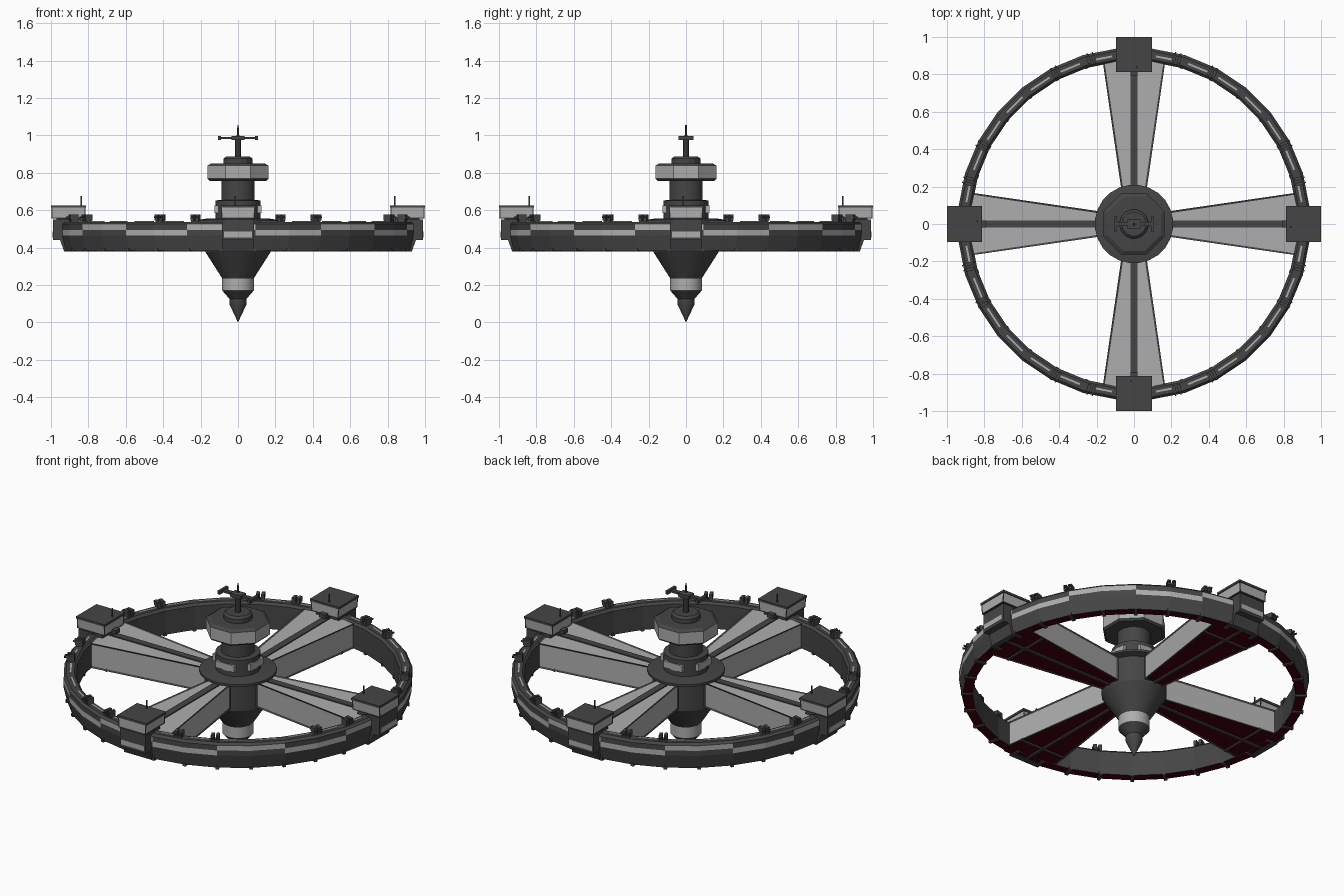
import bpy, bmesh, math
from mathutils import Matrix, Vector

if "Cube" in bpy.data.objects:
    bpy.data.objects.remove(bpy.data.objects["Cube"])


def material(name, rgb):
    m = bpy.data.materials.new(name)
    m.diffuse_color = (*rgb, 1)
    m.use_nodes = True
    m.node_tree.nodes["Principled BSDF"].inputs["Base Color"].default_value = m.diffuse_color
    return m


MATS = [material("dark_grey", (0.06, 0.06, 0.06)),
        material("light_grey", (0.42, 0.42, 0.42)),
        material("dark_red", (0.05, 0.0, 0.004))]
DARK, LIGHT, RED = 0, 1, 2


def finish(bm, name):
    bmesh.ops.recalc_face_normals(bm, faces=bm.faces)
    me = bpy.data.meshes.new(name)
    bm.to_mesh(me)
    bm.free()
    for m in MATS:
        me.materials.append(m)
    ob = bpy.data.objects.new(name, me)
    bpy.context.collection.objects.link(ob)
    return ob


def lathe(name, prof, n, colour=lambda i, j: DARK, closed=False, smooth=False):
    """Revolve (radius, z) points; n sides with a flat facing each axis."""
    bm = bmesh.new()
    rings = []
    for r, z in prof:
        rings.append([bm.verts.new((r * math.cos(a), r * math.sin(a), z))
                      for a in (2 * math.pi * (i + 0.5) / n for i in range(n))])
    for j in range(len(prof) if closed else len(prof) - 1):
        a, b = rings[j], rings[(j + 1) % len(prof)]
        for i in range(n):
            k = (i + 1) % n
            f = bm.faces.new((a[i], a[k], b[k], b[i]))
            f.material_index = colour(i, j)
    if not closed:
        bm.faces.new(rings[0])
        bm.faces.new(rings[-1])
    ob = finish(bm, name)
    if smooth:
        bpy.ops.object.select_all(action='DESELECT')
        ob.select_set(True)
        bpy.context.view_layer.objects.active = ob
        bpy.ops.object.shade_smooth_by_angle(angle=math.radians(30))
    return ob


def prism(bm, outline, z0, z1, mat=DARK):
    """Vertical prism from an xy outline; returns its faces (bottom, top, sides)."""
    lo = [bm.verts.new((x, y, z0)) for x, y in outline]
    hi = [bm.verts.new((x, y, z1)) for x, y in outline]
    n = len(outline)
    fs = [bm.faces.new(lo[::-1]), bm.faces.new(hi)]
    fs += [bm.faces.new((lo[i], lo[(i + 1) % n], hi[(i + 1) % n], hi[i])) for i in range(n)]
    for f in fs:
        f.material_index = mat
    return fs


def box(bm, x0, x1, y0, y1, z0, z1, mat=DARK):
    return prism(bm, [(x0, y0), (x1, y0), (x1, y1), (x0, y1)], z0, z1, mat)


def panel(bm, faces, mat, border, depth=-0.004):
    """Recessed coloured panel inside a dark frame."""
    bmesh.ops.recalc_face_normals(bm, faces=bm.faces)
    bmesh.ops.inset_individual(bm, faces=faces, thickness=border, depth=depth)
    for f in faces:
        f.material_index = mat


def place(bm, name, angle):
    bmesh.ops.rotate(bm, verts=bm.verts, cent=(0, 0, 0), matrix=Matrix.Rotation(angle, 3, 'Z'))
    return finish(bm, name)


# outer ring with staggered light plating and red underside
N = 32


def ring_colour(i, j):
    if j == 0:
        return RED
    if j == 2 and (i // 2) % 2 == 0 or j == 3 and (i // 2) % 2 == 1:
        return LIGHT
    return DARK


lathe("ring", [(0.872, 0.385), (0.925, 0.385), (0.943, 0.465), (0.943, 0.495), (0.943, 0.525),
               (0.93, 0.538), (0.885, 0.538), (0.872, 0.525)], N, ring_colour, closed=True)

# ribs under the ring and light strips on its top
bm = bmesh.new()
bm2 = bmesh.new()
for i in range(N):
    for b, half, args in ((bm, 0.5, (0.868, 0.932, -0.009, 0.009, 0.378, 0.395, DARK)),
                          (bm2, 0, (0.897, 0.907, -0.06, 0.06, 0.53, 0.541, LIGHT))):
        vs = {v for f in box(b, *args) for v in f.verts}
        bmesh.ops.rotate(b, verts=list(vs), cent=(0, 0, 0),
                         matrix=Matrix.Rotation(2 * math.pi * (i + half) / N, 3, 'Z'))
finish(bm, "ring_ribs")
finish(bm2, "ring_top_strips")

# central hub, lower cone and spike
lathe("hub", [(0.0005, 0.0), (0.045, 0.095), (0.045, 0.125), (0.085, 0.17), (0.085, 0.235),
              (0.175, 0.375), (0.175, 0.525), (0.21, 0.535), (0.21, 0.548), (0.17, 0.555)],
      24, lambda i, j: LIGHT if j == 3 else DARK, smooth=True)

# tower
lathe("tower", [(0.122, 0.55), (0.122, 0.652), (0.09, 0.655), (0.09, 0.765)], 24, smooth=True)
lathe("tower_head", [(0.165, 0.757), (0.176, 0.768), (0.176, 0.838), (0.155, 0.85)], 8,
      lambda i, j: LIGHT if j == 1 else DARK)
lathe("head_cap", [(0.078, 0.845), (0.078, 0.875), (0.065, 0.887)], 16)
lathe("mast", [(0.017, 0.88), (0.017, 0.995), (0.005, 1.0), (0.004, 1.055)], 10)

# mast crossbar with end plates
bm = bmesh.new()
box(bm, -0.1, 0.1, -0.012, 0.012, 0.98, 0.992)
box(bm, -0.035, 0.035, -0.025, 0.025, 0.975, 0.996)
for s in (-1, 1):
    box(bm, s * 0.1 - 0.008, s * 0.1 + 0.008, -0.04, 0.04, 0.976, 0.996)
finish(bm, "mast_crossbar")

for q in range(4):
    ang = q * math.pi / 2

    # wedge spoke with recessed panels on all long faces
    bm = bmesh.new()
    fs = prism(bm, [(0.165, -0.065), (0.875, -0.168), (0.875, 0.168), (0.165, 0.065)], 0.385, 0.532)
    panel(bm, [fs[1], fs[2], fs[4]], LIGHT, 0.014)
    panel(bm, [fs[0]], RED, 0.012, -0.003)
    place(bm, f"spoke_{q}", ang)

    # spine above and frame bars below
    bm = bmesh.new()
    box(bm, 0.165, 0.875, -0.02, 0.02, 0.52, 0.534)
    box(bm, 0.165, 0.9, -0.008, 0.008, 0.38, 0.395)
    box(bm, 0.76, 0.772, -0.15, 0.15, 0.38, 0.395)
    place(bm, f"spoke_spine_{q}", ang)

    # light window in the hub side
    bm = bmesh.new()
    box(bm, 0.1, 0.125, -0.06, 0.06, 0.585, 0.625, LIGHT)
    place(bm, f"hub_window_{q}", ang)

    # bracket clasping the ring, chamfered below
    bm = bmesh.new()
    fs = box(bm, 0.9, 0.99, -0.085, 0.085, 0.38, 0.55)
    for v in fs[0].verts:
        if v.co.x > 0.95:
            v.co.x = 0.93
    fs2 = box(bm, 0.94, 0.99, -0.085, 0.085, 0.44, 0.55)
    box(bm, 0.95, 0.993, -0.075, 0.075, 0.455, 0.485, LIGHT)
    box(bm, 0.84, 0.97, -0.075, 0.075, 0.53, 0.56)
    place(bm, f"bracket_{q}", ang)

    # pod on top of the bracket
    bm = bmesh.new()
    fs = box(bm, 0.815, 0.997, -0.093, 0.093, 0.555, 0.62)
    for v in fs[0].verts:
        v.co.y *= 0.95
    panel(bm, fs[2:], LIGHT, 0.009, -0.002)
    box(bm, 0.812, 1.0, -0.096, 0.096, 0.613, 0.626)
    box(bm, 0.835, 0.841, -0.018, -0.012, 0.62, 0.675)
    place(bm, f"pod_{q}", ang)

    # small gun under the inner edge of the pod
    bm = bmesh.new()
    box(bm, 0.79, 0.83, -0.02, 0.02, 0.545, 0.568)
    box(bm, 0.815, 0.85, -0.012, 0.012, 0.53, 0.55)
    place(bm, f"pod_gun_{q}", ang)

    # twin turrets on the ring
    for k, deg in enumerate((14.5, 27.3, 62.7, 75.5)):
        bm = bmesh.new()
        box(bm, 0.89, 0.925, -0.02, 0.02, 0.535, 0.546)
        for s in (-1, 1):
            box(bm, 0.888, 0.93, s * 0.014 - 0.009, s * 0.014 + 0.009, 0.546, 0.576)
            box(bm, 0.93, 0.945, s * 0.014 - 0.004, s * 0.014 + 0.004, 0.558, 0.566)
        place(bm, f"turret_{q}_{k}", ang + math.radians(deg))
